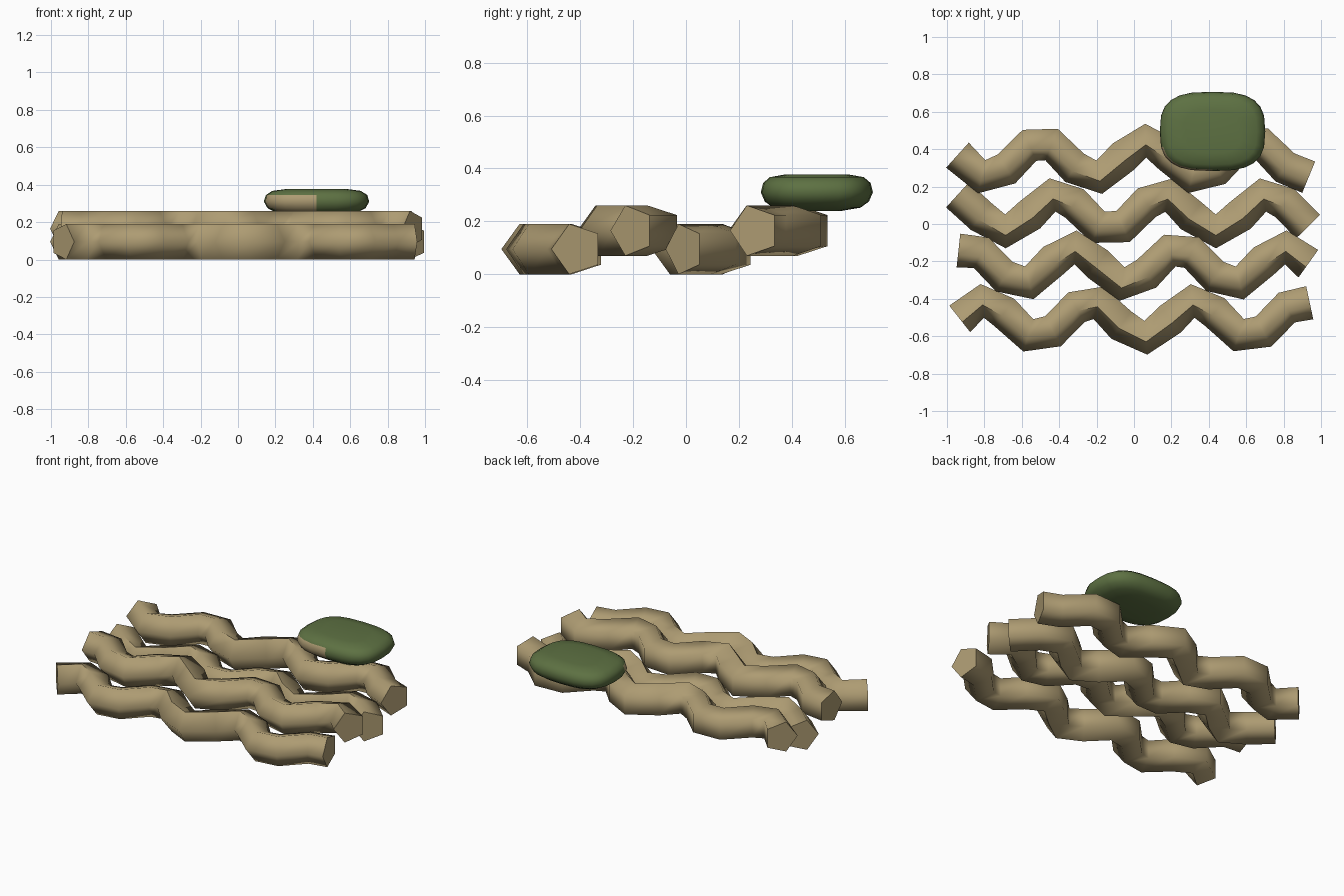
import bpy, bmesh, math
from mathutils import Vector

if "Cube" in bpy.data.objects:
    bpy.data.objects.remove(bpy.data.objects["Cube"])


def material(name, rgb):
    m = bpy.data.materials.new(name)
    m.diffuse_color = (*rgb, 1)
    m.use_nodes = True
    m.node_tree.nodes["Principled BSDF"].inputs["Base Color"].default_value = m.diffuse_color
    return m


TAN = material("noodle tan", (0.42, 0.33, 0.17))
GREEN = material("leaf green", (0.11, 0.165, 0.055))


def loft(name, rings, mats):
    """Skin closed rings of points into a capped solid."""
    bm = bmesh.new()
    vs = [[bm.verts.new(p) for p in ring] for ring in rings]
    n = len(rings[0])
    for a, b in zip(vs, vs[1:]):
        for j in range(n):
            k = (j + 1) % n
            bm.faces.new((a[j], a[k], b[k], b[j]))
    bm.faces.new(vs[0][::-1])
    bm.faces.new(vs[-1])
    bmesh.ops.recalc_face_normals(bm, faces=bm.faces)
    me = bpy.data.meshes.new(name)
    bm.to_mesh(me)
    bm.free()
    for m in mats:
        me.materials.append(m)
    ob = bpy.data.objects.new(name, me)
    bpy.context.collection.objects.link(ob)
    bpy.context.view_layer.objects.active = ob
    ob.select_set(True)
    return ob


# Four wavy strands: pentagon section swept along a sine
R, AMP, K, N = 0.1, 0.1, 11.15, 16
for s in range(4):
    yc = -0.5 + 0.285 * s
    zc = 0.095 + 0.07 * (s % 2)
    pts = []
    for i in range(N):
        t = 1.875 * i / (N - 1)
        pts.append(Vector((t - 0.9375, yc + AMP * math.sin(K * t + 0.98 * s), zc)))
    rings = []
    for i, p in enumerate(pts):
        tan = Vector((0, 0, 0))
        if i > 0:
            tan += (p - pts[i - 1]).normalized()
        if i < N - 1:
            tan += (pts[i + 1] - p).normalized()
        tan.normalize()
        side = Vector((tan.y, -tan.x, 0))  # towards the front
        ring = []
        for j in range(5):
            a = math.tau * j / 5
            ring.append(p + side * (R * math.cos(a)) + Vector((0, 0, R * math.sin(a))))
        rings.append(ring)
    loft(f"noodle_strand_{s + 1}", rings, [TAN])

# Leaf garnish: flattened pillow of superellipse rings
CX, CY, RX, RY, SIDES = 0.42, 0.495, 0.282, 0.212, 24
rings = []
for z, f in ((0.24, 0.45), (0.252, 0.78), (0.275, 0.93), (0.31, 1.0),
             (0.345, 0.96), (0.367, 0.84), (0.378, 0.55)):
    ring = []
    for j in range(SIDES):
        a = math.tau * j / SIDES
        c, sn = math.cos(a), math.sin(a)
        x = math.copysign(abs(c) ** 0.68, c) * f * RX
        y = math.copysign(abs(sn) ** 0.68, sn) * f * RY
        ring.append((CX + x, CY + y, z))
    rings.append(ring)
leaf = loft("leaf_garnish", rings, [GREEN, TAN])

# Tan patch on the front left rim of the leaf
for p in leaf.data.polygons:
    c = p.center
    if c.z < 0.35 and p.normal.y < -0.2 and c.x < 0.45 and c.y < 0.42:
        p.material_index = 1

bpy.ops.object.shade_smooth_by_angle(angle=math.radians(75))
